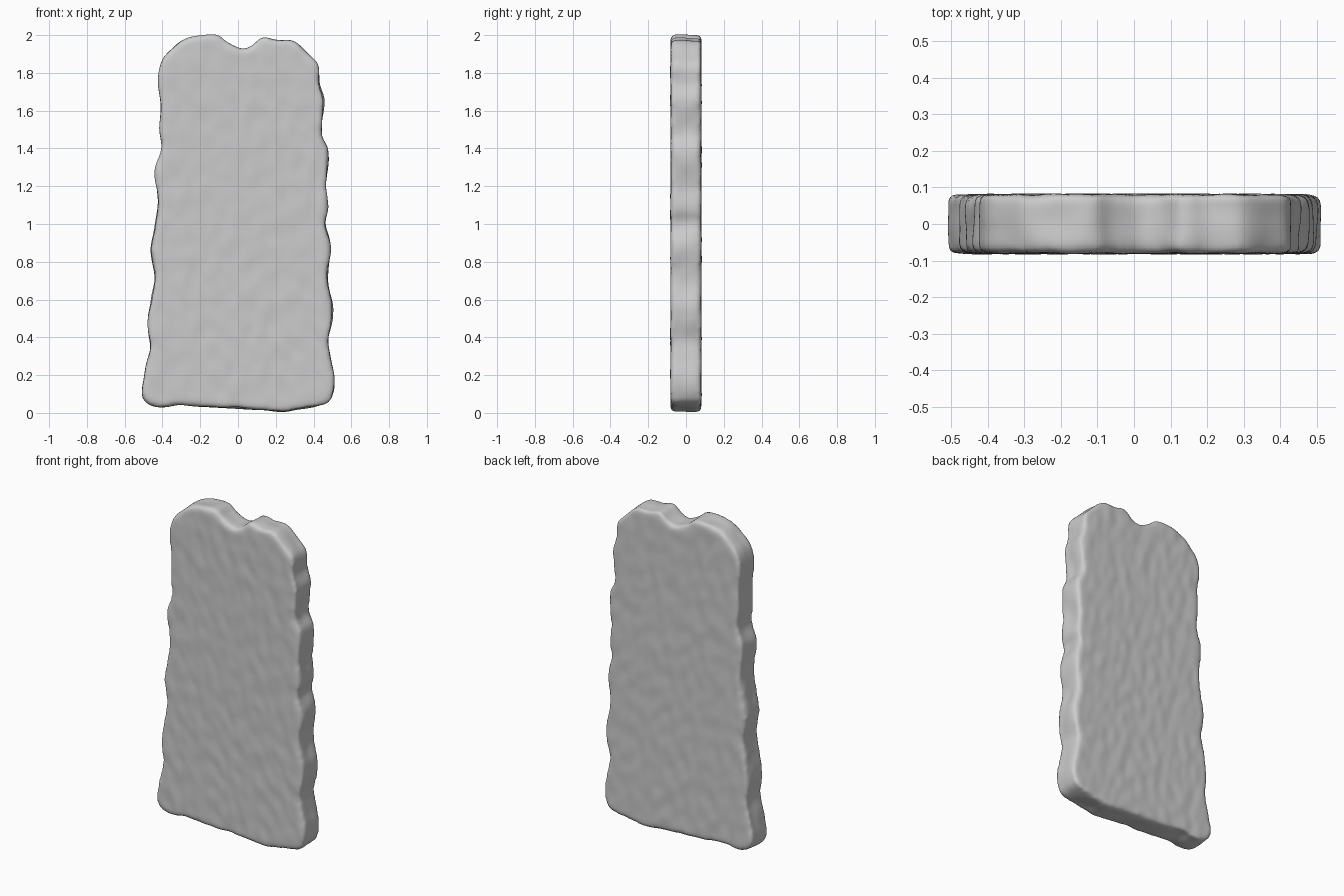
import bpy, bmesh
from mathutils import Vector, noise

if "Cube" in bpy.data.objects:
    bpy.data.objects.remove(bpy.data.objects["Cube"])

# Weathered outline (x, z), clockwise from the lower left corner
OUTLINE = [
    (-.44, .035), (-.495, .07), (-.51, .13), (-.488, .25), (-.467, .35), (-.478, .47),
    (-.458, .62), (-.442, .72), (-.457, .86), (-.437, .98), (-.422, 1.12), (-.442, 1.28),
    (-.407, 1.40), (-.417, 1.52), (-.412, 1.65), (-.427, 1.78), (-.40, 1.87),
    (-.33, 1.945), (-.25, 1.987), (-.12, 2.003), (-.06, 1.96), (.02, 1.922),
    (.07, 1.94), (.13, 1.988), (.20, 1.972), (.29, 1.972), (.37, 1.90), (.428, 1.84),
    (.432, 1.74), (.457, 1.65), (.442, 1.47), (.477, 1.38), (.467, 1.20), (.477, 1.08),
    (.462, 1.0), (.492, .87), (.472, .72), (.497, .57), (.497, .46), (.477, .36),
    (.508, .20), (.503, .10), (.46, .045), (.30, .016), (.23, .006), (.10, .018),
    (0, .025), (-.10, .025), (-.20, .035), (-.30, .045), (-.38, .032)]
HALF = 0.081


def smooth_loop(pts, steps=4):
    """Closed Catmull-Rom curve through the points."""
    out, n = [], len(pts)
    for i in range(n):
        a, b, c, d = (Vector(pts[(i + k) % n]) for k in (-1, 0, 1, 2))
        for s in range(steps):
            t = s / steps
            out.append(0.5 * (2 * b + (c - a) * t + (2 * a - 5 * b + 4 * c - d) * t * t
                              + (3 * b - a - 3 * c + d) * t ** 3))
    return out


# Slab: extruded outline
bm = bmesh.new()
face = bm.faces.new([bm.verts.new((p.x, -HALF, p.y)) for p in smooth_loop(OUTLINE)])
ext = bmesh.ops.extrude_face_region(bm, geom=[face], use_keep_orig=True)
bmesh.ops.translate(bm, vec=(0, 2 * HALF, 0),
                    verts=[g for g in ext["geom"] if isinstance(g, bmesh.types.BMVert)])
bmesh.ops.recalc_face_normals(bm, faces=bm.faces)
mesh = bpy.data.meshes.new("stone_slab")
bm.to_mesh(mesh)
bm.free()
slab = bpy.data.objects.new("stone_slab", mesh)
bpy.context.collection.objects.link(slab)
bpy.context.view_layer.objects.active = slab
slab.select_set(True)

# Dense even surface with worn, rounded edges
remesh = slab.modifiers.new("remesh", 'REMESH')
remesh.mode = 'VOXEL'
remesh.voxel_size = 0.012
relax = slab.modifiers.new("relax", 'SMOOTH')
relax.factor = 0.5
relax.iterations = 14
for name in ("remesh", "relax"):
    bpy.ops.object.modifier_apply(modifier=name)

# Chiselled relief: fine ripples on the faces, broader dents around the rim
mesh = slab.data
normals = [v.normal.copy() for v in mesh.vertices]
for v, n in zip(mesh.vertices, normals):
    p = v.co
    rim = 1 - min(1, abs(n.y) * 1.2)
    ripple = noise.noise(Vector((p.x * 16 + p.z * 5, p.y * 12, p.z * 9 - p.x * 4)))
    dent = noise.noise(Vector((p.x * 8, p.y * 10 + 5, p.z * 8)))
    v.co = p + n * (0.0035 * ripple * (1 - rim) + 0.009 * dent * rim)

bpy.ops.object.shade_smooth()
